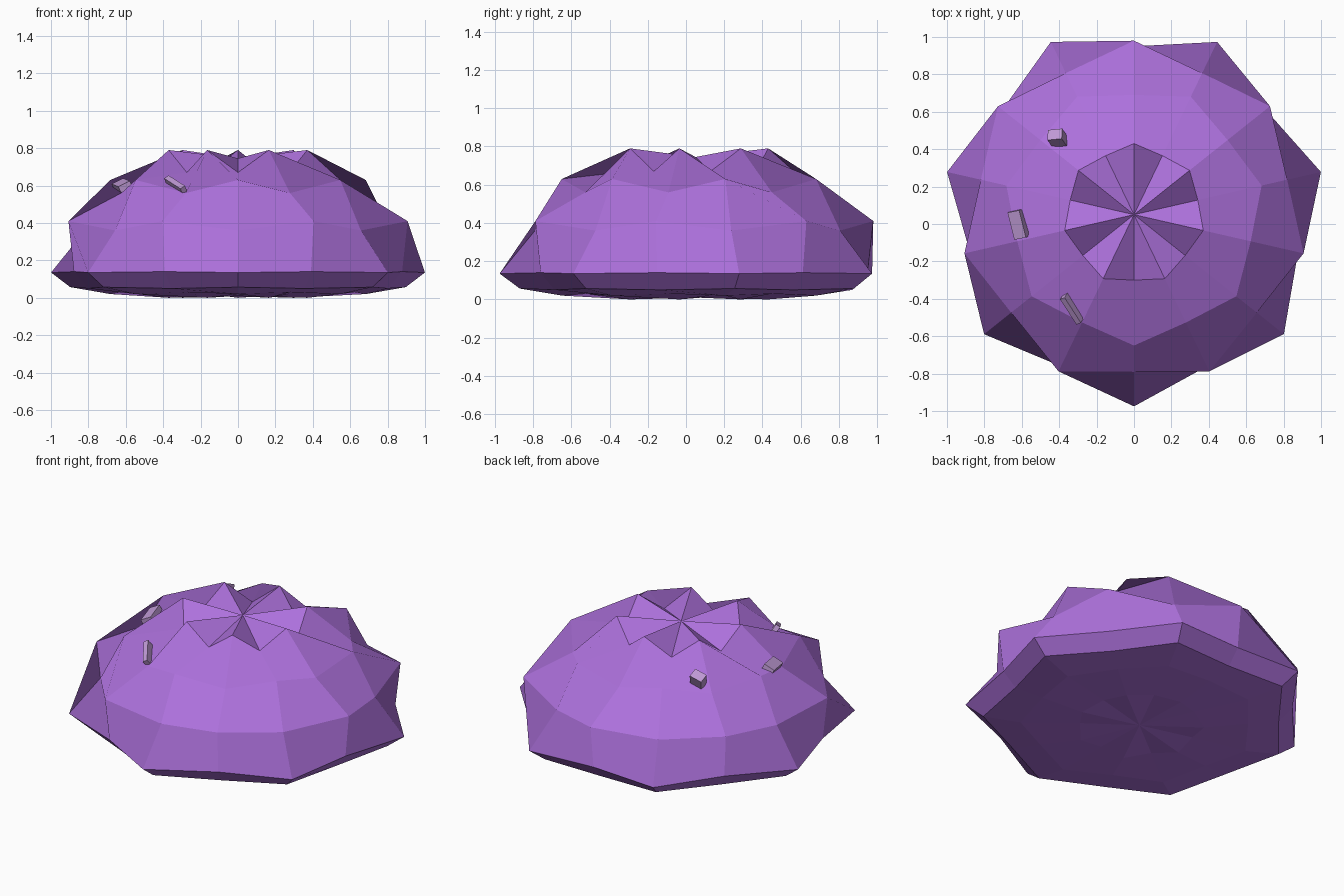
import bpy, bmesh
from math import sin, cos, pi
from mathutils import Vector, Matrix

cube = bpy.data.objects.get("Cube")
if cube:
    bpy.data.objects.remove(cube, do_unlink=True)


def material(name, rgb):
    m = bpy.data.materials.new(name)
    m.use_nodes = True
    m.diffuse_color = (*rgb, 1)
    bsdf = m.node_tree.nodes["Principled BSDF"]
    bsdf.inputs["Base Color"].default_value = (*rgb, 1)
    bsdf.inputs["Roughness"].default_value = 0.8
    return m


def finish(bm, name, mat):
    bmesh.ops.recalc_face_normals(bm, faces=bm.faces[:])
    me = bpy.data.meshes.new(name)
    bm.to_mesh(me)
    bm.free()
    me.materials.append(mat)
    ob = bpy.data.objects.new(name, me)
    bpy.context.collection.objects.link(ob)
    return ob


purple = material("purple", (0.42, 0.165, 0.72))
mauve = material("pale mauve", (0.52, 0.32, 0.66))

# Lumpy dome: each ring alternates (radius, height) on its lobes and grooves
SIDES = 14
CENTRE_Y = 0.05
RINGS = [
    ((0.38, 0.79), (0.35, 0.67)),
    ((0.64, 0.56), (0.70, 0.63)),
    ((0.93, 0.41), (0.84, 0.36)),
    ((0.90, 0.14), (1.025, 0.135)),
    ((0.82, 0.05), (0.92, 0.057)),
    ((0.64, 0.03), (0.70, 0.02)),
    ((0.38, 0.0), (0.35, 0.02)),
]
bm = bmesh.new()
rings = []
for pair in RINGS:
    ring = []
    for i in range(SIDES):
        r, z = pair[i % 2]
        a = pi / 2 + 2 * pi * i / SIDES
        ring.append(bm.verts.new((r * cos(a), CENTRE_Y + r * sin(a), z)))
    rings.append(ring)
top = bm.verts.new((0, CENTRE_Y, 0.745))
bottom = bm.verts.new((0, CENTRE_Y, 0.01))
for i in range(SIDES):
    j = (i + 1) % SIDES
    bm.faces.new((top, rings[0][i], rings[0][j]))
    bm.faces.new((bottom, rings[-1][j], rings[-1][i]))
    for upper, lower in zip(rings, rings[1:]):
        bm.faces.new((upper[i], lower[i], lower[j], upper[j]))
finish(bm, "lumpy_dome", purple)


# Small chips half sunk into the right slope
def chip(name, location, along, normal, size):
    x = Vector(along).normalized()
    n = Vector(normal)
    z = (n - x * n.dot(x)).normalized()
    y = z.cross(x)
    turn = Matrix((x, y, z)).transposed().to_4x4()
    bm = bmesh.new()
    bmesh.ops.create_cube(bm, size=1)
    bmesh.ops.scale(bm, vec=size, verts=bm.verts[:])
    bmesh.ops.transform(bm, matrix=Matrix.Translation(location) @ turn, verts=bm.verts[:])
    finish(bm, name, mauve)


chip("back_chip", (-0.41, 0.46, 0.63), (1, 0.1, 0.3), (-0.3, 0.5, 1), (0.08, 0.06, 0.09))
chip("side_chip", (-0.615, 0.0, 0.59), (0.25, -1, -0.1), (-0.5, 0, 1), (0.15, 0.07, 0.06))
chip("front_chip", (-0.33, -0.45, 0.595), (0.55, -0.85, -0.35), (-0.5, -0.4, 1), (0.17, 0.03, 0.06))
